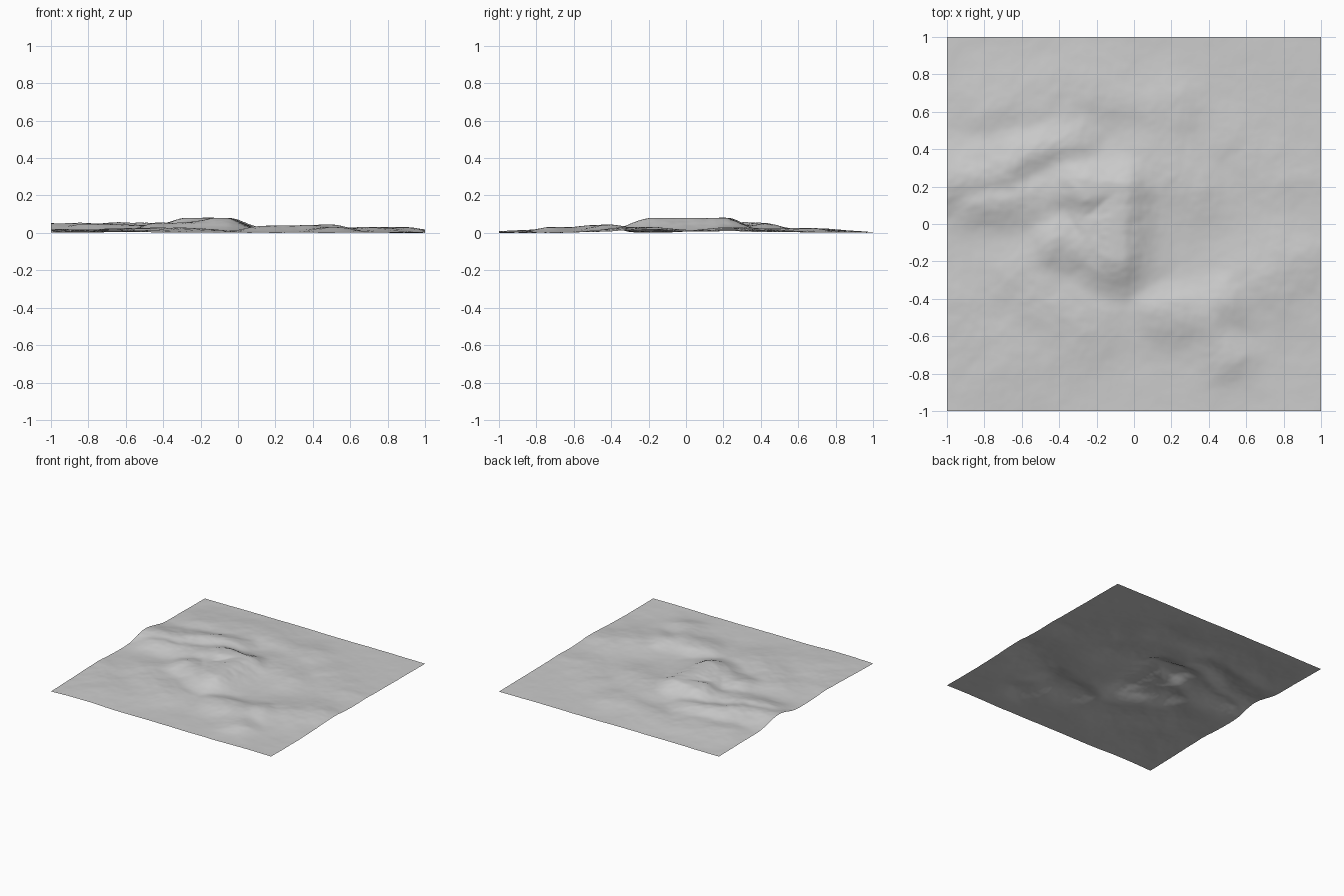
import bpy, bmesh, math
from mathutils import Vector, noise

cube = bpy.data.objects.get("Cube")
if cube:
    bpy.data.objects.remove(cube)

SIZE = 160      # grid cells per side
BASE = 0.016    # level of the plain

# Ridge crests: (width, height, points along the crest)
RIDGES = [
    (0.17, 0.078, [(-0.26, 0.17), (-0.10, 0.18), (-0.10, -0.17)]),      # summit
    (0.14, 0.052, [(-0.26, 0.17), (-0.24, -0.12), (-0.42, -0.10)]),     # west shoulder
    (0.16, 0.050, [(-1.05, 0.25), (-0.80, 0.26), (-0.60, 0.34), (-0.38, 0.42)]),
    (0.15, 0.042, [(-0.80, 0.10), (-0.45, 0.12)]),
    (0.13, 0.040, [(0.12, -0.48), (0.36, -0.48), (0.52, -0.42)]),       # south ridge
    (0.12, 0.026, [(0.36, -0.50), (0.50, -0.72)]),
    (0.20, 0.028, [(0.70, -0.30), (0.85, -0.18)]),                      # east hill
    (0.22, 0.024, [(-0.60, -0.30), (-0.30, -0.55)]),
    (0.20, 0.024, [(0.05, 0.35), (0.30, 0.20)]),
    (0.18, 0.022, [(-0.75, 0.62), (-0.20, 0.70), (0.20, 0.62)]),
    (0.25, 0.016, [(-0.95, -0.45), (-0.75, -0.70)]),
    (0.22, 0.014, [(0.55, 0.45), (0.80, 0.25)]),
]


def crest_distance(p, points):
    """Distance from p to a polyline."""
    best = 9.0
    for a, b in zip(points, points[1:]):
        a, b = Vector(a), Vector(b)
        t = max(0.0, min(1.0, (p - a).dot(b - a) / (b - a).length_squared))
        best = min(best, (p - a.lerp(b, t)).length)
    return best


def height(x, y):
    # Bend the hills slightly so their outlines look weathered
    warp = noise.noise_vector(Vector((x * 3, y * 3, 1.7)))
    p = Vector((x, y)) + 0.05 * warp.xy
    hills = sum((h * math.exp(-(crest_distance(p, pts) / w) ** 2)) ** 3
                for w, h, pts in RIDGES) ** (1 / 3)
    broad = 0.005 * noise.noise(Vector((x * 2.2, y * 2.2, 4.0)))
    # Gullies are strongest on the hillsides
    rough = noise.fractal(Vector((p.x * 7, p.y * 7, 8.0)), 1.0, 2.0, 4)
    z = BASE + hills + broad + (0.0015 + 0.10 * hills) * rough
    # Flatten the summit and the outer corners
    if z > 0.088:
        z = 0.088 + 0.007 * math.tanh((z - 0.088) / 0.007)
    return z


# Terrain sheet
bm = bmesh.new()
bmesh.ops.create_grid(bm, x_segments=SIZE, y_segments=SIZE, size=1.0)
for v in bm.verts:
    v.co.z = height(v.co.x, v.co.y)
low = min(v.co.z for v in bm.verts)
for v in bm.verts:
    v.co.z -= low
for f in bm.faces:
    f.smooth = True
mesh = bpy.data.meshes.new("terrain")
bm.to_mesh(mesh)
bm.free()
terrain = bpy.data.objects.new("terrain", mesh)
bpy.context.collection.objects.link(terrain)

# Plain grey ground
grey = bpy.data.materials.new("light grey")
grey.use_nodes = True
colour = (0.6, 0.6, 0.6, 1.0)
grey.diffuse_color = colour
grey.node_tree.nodes["Principled BSDF"].inputs["Base Color"].default_value = colour
mesh.materials.append(grey)
